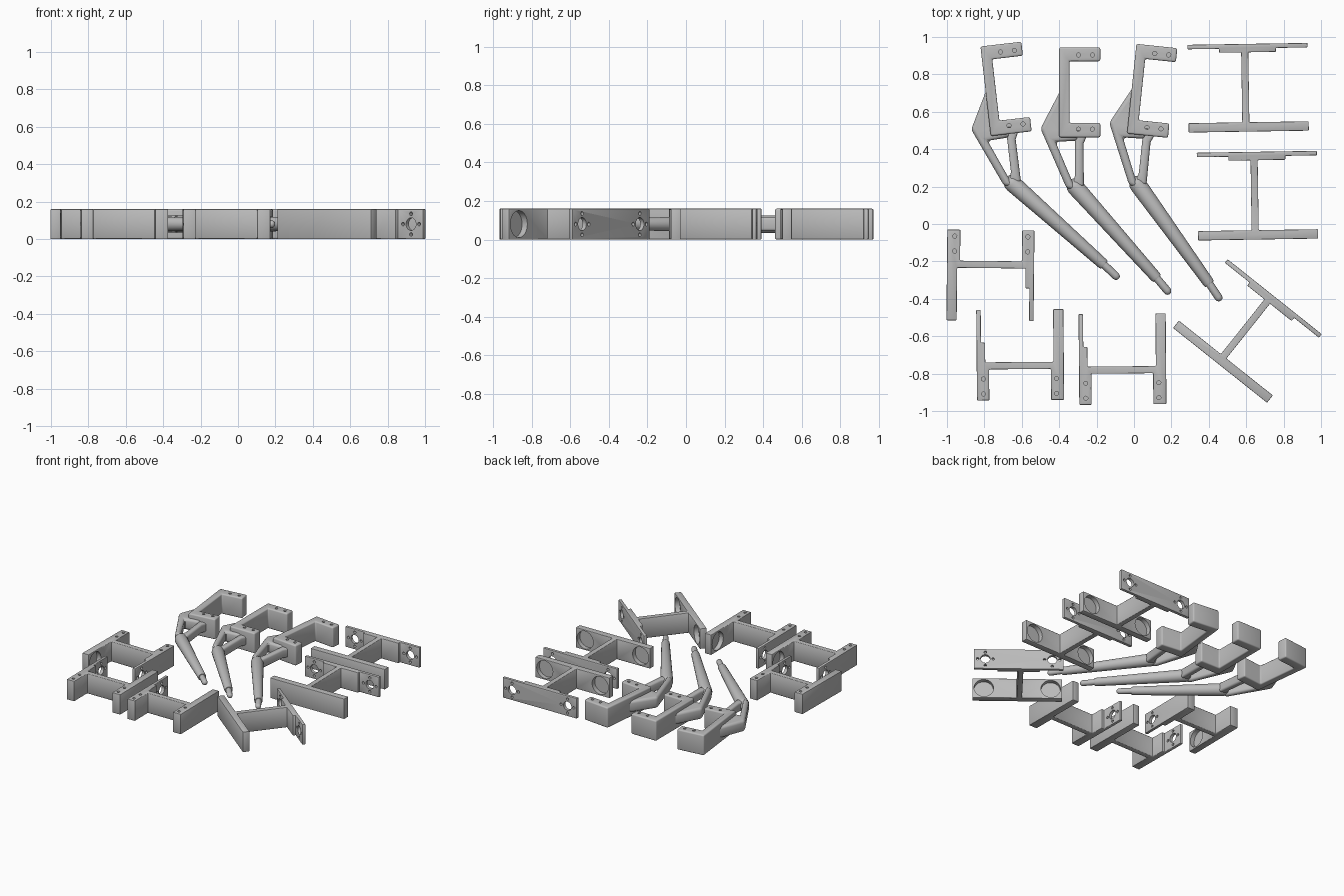
import bpy, bmesh, math
from mathutils import Matrix, Vector

if "Cube" in bpy.data.objects:
    bpy.data.objects.remove(bpy.data.objects["Cube"])

H = 0.16      # common height of every part
MID = H / 2

grey = bpy.data.materials.new("plain_grey")
grey.diffuse_color = (0.5, 0.5, 0.5, 1)
grey.use_nodes = True
grey.node_tree.nodes["Principled BSDF"].inputs["Base Color"].default_value = grey.diffuse_color


def add_object(name, bm):
    bmesh.ops.recalc_face_normals(bm, faces=bm.faces)
    me = bpy.data.meshes.new(name)
    bm.to_mesh(me)
    bm.free()
    me.materials.append(grey)
    ob = bpy.data.objects.new(name, me)
    bpy.context.collection.objects.link(ob)
    return ob


def apply_mods(ob):
    bpy.ops.object.select_all(action='DESELECT')
    bpy.context.view_layer.objects.active = ob
    ob.select_set(True)
    for m in list(ob.modifiers):
        bpy.ops.object.modifier_apply(modifier=m.name)


def smooth(ob, angle=35):
    bpy.ops.object.select_all(action='DESELECT')
    bpy.context.view_layer.objects.active = ob
    ob.select_set(True)
    bpy.ops.object.shade_smooth_by_angle(angle=math.radians(angle))


def prism(name, outline, z0, z1, bevel, segments=2):
    """Extruded outline with rounded edges."""
    bm = bmesh.new()
    face = bm.faces.new([bm.verts.new((x, y, z0)) for x, y in outline])
    ext = bmesh.ops.extrude_face_region(bm, geom=[face])
    top = [g for g in ext["geom"] if isinstance(g, bmesh.types.BMVert)]
    bmesh.ops.translate(bm, verts=top, vec=(0, 0, z1 - z0))
    ob = add_object(name, bm)
    mod = ob.modifiers.new("round", 'BEVEL')
    mod.width, mod.segments = bevel, segments
    apply_mods(ob)
    return ob


def drill(ob, holes):
    """Cut cylinders given as (centre, radius, depth, axis)."""
    bm = bmesh.new()
    turn = {'X': Matrix.Rotation(math.pi / 2, 4, 'Y'),
            'Y': Matrix.Rotation(math.pi / 2, 4, 'X'), 'Z': Matrix()}
    for c, r, depth, axis in holes:
        bmesh.ops.create_cone(bm, cap_ends=True, segments=32 if r > 0.02 else 14,
                              radius1=r, radius2=r, depth=depth,
                              matrix=Matrix.Translation(c) @ turn[axis])
    cutter = add_object("hole_cutter", bm)
    cutter.hide_render = True
    mod = ob.modifiers.new("holes", 'BOOLEAN')
    mod.object, mod.operation, mod.solver = cutter, 'DIFFERENCE', 'EXACT'
    apply_mods(ob)
    bpy.data.objects.remove(cutter)


def screw_hole(x, y):
    return (Vector((x, y, H)), 0.011, 0.14, 'Z')


def horn_holes(c, axis):
    """Centre bore with four small screw holes around it."""
    side = Vector((1, 0, 0)) if axis == 'Y' else Vector((0, 1, 0))
    up = Vector((0, 0, 1))
    out = [(Vector(c), 0.034, 0.08, axis)]
    for d in (side, -side, up, -up):
        out.append((Vector(c) + d * 0.055, 0.010, 0.08, axis))
    return out


def tube(name, a, b, rings, segments=24):
    """Round rod from a to b; rings are (distance, radius)."""
    a, b = Vector(a), Vector(b)
    bm = bmesh.new()
    loops = []
    for t, r in rings:
        loops.append([bm.verts.new((r * math.cos(2 * math.pi * i / segments),
                                    r * math.sin(2 * math.pi * i / segments), t))
                      for i in range(segments)])
    for l0, l1 in zip(loops, loops[1:]):
        for i in range(segments):
            j = (i + 1) % segments
            bm.faces.new((l0[i], l0[j], l1[j], l1[i]))
    bm.faces.new(loops[0][::-1])
    bm.faces.new(loops[-1])
    rot = (b - a).to_track_quat('Z', 'Y').to_matrix().to_4x4()
    bm.transform(Matrix.Translation(a) @ rot)
    return add_object(name, bm)


def place(parts, spots, pivot=(0, 0)):
    """Put a copy of the parts at each (x, y, angle)."""
    for ob in parts:
        smooth(ob)
        for n, (x, y, deg) in enumerate(spots):
            c = ob if n == 0 else ob.copy()
            if n:
                bpy.context.collection.objects.link(c)
            c.matrix_world = (Matrix.Translation((x, y, 0))
                              @ Matrix.Rotation(math.radians(deg), 4, 'Z')
                              @ Matrix.Translation((-pivot[0], -pivot[1], 0)))


# --- Legs: C-shaped frame, bent arm, strut and round shank with a tip pin
frame = prism("leg_frame", [(-0.40, 0.463), (-0.18, 0.463), (-0.18, 0.54), (-0.345, 0.54),
                            (-0.345, 0.87), (-0.18, 0.87), (-0.18, 0.945), (-0.40, 0.945)],
              0, H, 0.01, 3)
drill(frame, [screw_hole(x, y) for x in (-0.297, -0.222) for y in (0.507, 0.904)])
arm = prism("leg_arm", [(-0.385, 0.73), (-0.50, 0.51), (-0.36, 0.19), (-0.305, 0.18),
                        (-0.335, 0.24), (-0.42, 0.44), (-0.30, 0.445), (-0.30, 0.50),
                        (-0.36, 0.51), (-0.36, 0.70)], 0.035, 0.125, 0.022, 3)
strut = prism("leg_strut", [(-0.335, 0.20), (-0.268, 0.20), (-0.27, 0.43), (-0.25, 0.475),
                            (-0.25, 0.50), (-0.315, 0.50), (-0.315, 0.26)],
              0.043, 0.117, 0.015, 3)
shank = tube("leg_shank", (-0.313, 0.197, MID), (0.123, -0.291, MID),
             [(-0.047, 0.012), (-0.038, 0.03), (-0.02, 0.042), (0, 0.046),
              (0.645, 0.030), (0.655, 0.027)])
pin = tube("leg_tip_pin", (0.123, -0.291, MID), (0.185, -0.365, MID),
           [(-0.02, 0.021), (0.085, 0.021), (0.097, 0.018), (0.104, 0.012), (0.107, 0.005)])
place([frame, arm, strut, shank, pin],
      [(-0.40, 0.945, 0), (-0.821, 0.949, 6.6), (0.013, 0.963, -6)], pivot=(-0.40, 0.945))

# --- H brackets: stepped thin side, thick side with a round pocket
h_outline = [(-0.233, -0.185), (-0.167, -0.185), (-0.167, -0.019), (0.163, -0.019),
             (0.163, -0.185), (0.233, -0.185), (0.233, 0.30), (0.178, 0.30),
             (0.178, 0.019), (-0.187, 0.019), (-0.187, 0.125), (-0.209, 0.125),
             (-0.209, 0.30), (-0.233, 0.30)]
h_bracket = prism("h_bracket", h_outline, 0, H, 0.005)
drill(h_bracket, [screw_hole(x, y) for x in (-0.198, 0.193) for y in (-0.07, -0.15)]
      + [(Vector((0.178, 0.217, MID)), 0.07, 0.07, 'X')]
      + horn_holes((-0.221, 0.217, MID), 'X'))
place([h_bracket], [(-0.608, -0.757, 0.5), (-0.061, -0.78, 0.5), (-0.767, -0.217, 179.4)])

# --- I brackets: thin drilled plate, spine, thick bar with two pockets
i_outline = [(-0.321, -0.236), (0.321, -0.236), (0.321, -0.186), (0.004, -0.186),
             (0.004, 0.188), (0.152, 0.188), (0.152, 0.209), (0.321, 0.209),
             (0.321, 0.233), (-0.321, 0.233), (-0.321, 0.209), (-0.152, 0.209),
             (-0.152, 0.188), (-0.034, 0.188), (-0.034, -0.186), (-0.321, -0.186)]
i_bracket = prism("i_bracket", i_outline, 0, H, 0.004)
i_holes = []
for s in (-1, 1):
    i_holes.append((Vector((s * 0.24, -0.186, MID)), 0.07, 0.07, 'Y'))
    i_holes += horn_holes((s * 0.24, 0.221, MID), 'Y')
drill(i_bracket, i_holes)
place([i_bracket], [(0.61, 0.73, 0.9), (0.66, 0.153, 0.9), (0.607, -0.571, -38.5)])
